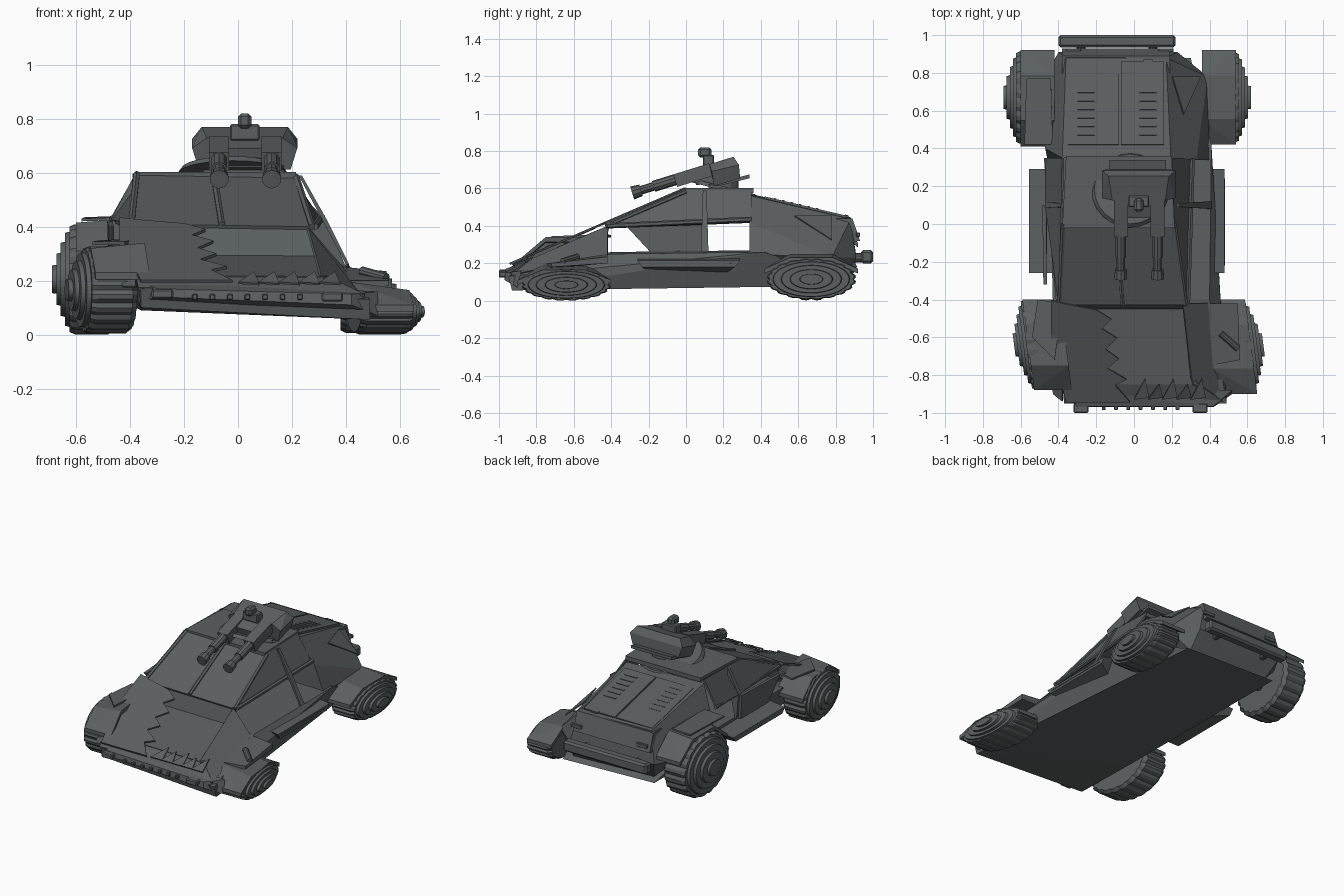
import bpy, bmesh, math
from mathutils import Vector

if "Cube" in bpy.data.objects:
    bpy.data.objects.remove(bpy.data.objects["Cube"])

paint = bpy.data.materials.new("gunmetal grey")
paint.diffuse_color = (0.105, 0.117, 0.119, 1)
paint.use_nodes = True
paint.node_tree.nodes["Principled BSDF"].inputs["Base Color"].default_value = paint.diffuse_color


def finish(name, bm):
    bmesh.ops.recalc_face_normals(bm, faces=bm.faces)
    me = bpy.data.meshes.new(name)
    bm.to_mesh(me)
    bm.free()
    me.materials.append(paint)
    ob = bpy.data.objects.new(name, me)
    bpy.context.collection.objects.link(ob)
    return ob


def hull(name, pts):
    """Convex solid around a few corner points."""
    bm = bmesh.new()
    for p in pts:
        bm.verts.new(p)
    bmesh.ops.convex_hull(bm, input=bm.verts)
    bmesh.ops.dissolve_limit(bm, angle_limit=0.02, verts=bm.verts, edges=bm.edges)
    return finish(name, bm)


def box(name, a, b, bevel=0.006):
    bm = bmesh.new()
    bmesh.ops.create_cube(bm, size=1)
    for v in bm.verts:
        v.co = [a[i] if v.co[i] < 0 else b[i] for i in range(3)]
    if bevel:
        bmesh.ops.bevel(bm, geom=bm.edges[:], offset=bevel, segments=1, affect='EDGES')
    return finish(name, bm)


def plate(name, pts, t=0.015):
    """Flat sheet with thickness, grown against its normal."""
    bm = bmesh.new()
    f = bm.faces.new([bm.verts.new(p) for p in pts])
    f.normal_update()
    n = f.normal.copy()
    ext = bmesh.ops.extrude_face_region(bm, geom=[f])
    for v in ext['geom']:
        if isinstance(v, bmesh.types.BMVert):
            v.co -= n * t
    return finish(name, bm)


def rod(name, a, b, r1, r2=None, seg=10):
    a, b = Vector(a), Vector(b)
    d = b - a
    bm = bmesh.new()
    bmesh.ops.create_cone(bm, cap_ends=True, segments=seg, radius1=r1,
                          radius2=r1 if r2 is None else r2, depth=d.length)
    q = d.to_track_quat('Z', 'Y')
    for v in bm.verts:
        v.co = q @ v.co + (a + b) / 2
    return finish(name, bm)


STEER = -.13


def wheel(name, inner, outer, hub, y, ry, z, rz, steer=0, seg=60):
    """Lathed tyre with tread notches and stepped hub rings, squashed to rz."""
    w, k = outer - inner, hub - outer
    prof = [(inner, .3), (inner, .9), (inner + w * .12, 1), (inner + w * .5, 1),
            (inner + w * .88, 1), (outer, .96), (outer, .86), (outer + k * .25, .84),
            (outer + k * .25, .68), (outer + k * .5, .66), (outer + k * .5, .48), (outer + k * .75, .46),
            (outer + k * .75, .26), (hub, .25), (hub, .08)]
    bm = bmesh.new()
    rings = []
    for i, (x, r) in enumerate(prof):
        ring = []
        for s in range(seg):
            a = 2 * math.pi * s / seg
            rr = r * (.955 if 1 <= i <= 5 and s % 3 == 0 else 1)
            dy = ry * rr * math.cos(a)
            ring.append(bm.verts.new((x + steer * dy, y + dy, z + rz * rr * math.sin(a))))
        rings.append(ring)
    for p, q in zip(rings, rings[1:]):
        for s in range(seg):
            bm.faces.new((p[s], p[(s + 1) % seg], q[(s + 1) % seg], q[s]))
    bm.faces.new(rings[0])
    bm.faces.new(rings[-1])
    return finish(name, bm)


# Wheels: the right-hand pair is crushed flat, the front pair is steered
wheel("front_left_wheel", -.40, -.57, -.635, -.64, .24, .165, .162, STEER)
wheel("rear_left_wheel", -.46, -.625, -.69, .67, .245, .205, .205)
wheel("front_right_wheel", .43, .62, .685, -.64, .24, .085, .085, STEER)
wheel("rear_right_wheel", .38, .555, .62, .67, .24, .115, .11)
for y in (-.64, .67):
    rod("axle", (-.45, y, .18), (.46, y, .1), .03)

# Lower hull, sagging to the right
hull("lower_hull", [(-.36, -.93, .10), (.49, -.93, .055), (-.36, -.95, .17), (.49, -.95, .13),
                    (-.36, -.45, .09), (.4, -.45, .06), (-.43, -.4, .26), (.4, -.4, .25),
                    (-.45, .42, .27), (.41, .42, .26), (-.38, .88, .10), (.3, .88, .08)])
hull("nose_block", [(-.37, -.9, .12), (.52, -.9, .07), (-.3, -.97, .14), (.42, -.97, .11),
                    (-.3, -.965, .17), (.42, -.965, .15), (-.37, -.88, .20), (.52, -.88, .16)])
for i in range(7):
    x = -.17 + i * .065
    box("bumper_lug", (x, -.985, .128), (x + .02, -.955, .15), .003)
for x, z in ((-.28, .145), (.35, .135)):
    box("front_lamp", (x - .04, -1.0, z - .012), (x + .04, -.95, z + .022))


def hood_z(y):
    return .415 + (y + .42) * .43


# Torn hood sheet over the left half, leaving the engine bay floor exposed
tear = [(-.2, -.45), (-.12, -.5), (-.17, -.55), (-.09, -.6), (-.15, -.66),
        (-.08, -.71), (-.14, -.76), (-.04, -.82), (-.1, -.85), (-.02, -.94)]
plate("torn_hood", [(x, y, hood_z(y)) for x, y in [(-.36, -.94), (-.44, -.6), (-.44, -.40), (-.36, -.42)] + tear], .012)
plate("bay_floor", [(-.39, -.43, .30), (-.38, -.85, .22), (.33, -.85, .215), (.31, -.43, .295)], .015)
plate("nose_lip", [(-.38, -.84, .222), (-.37, -.95, .175), (.47, -.94, .15), (.33, -.84, .217)], .012)
plate("firewall", [(-.39, -.42, .41), (-.39, -.45, .295), (.31, -.45, .29), (.27, -.42, .40)], .012)
for i in range(5):
    x = 0 + i * .075
    plate("nose_shard", [(x, -.93, .195), (x + .08, -.92, .19), (x + .06, -.82 - .03 * (i % 2), .235)], .008)
plate("hood_hatch", [(x, y, hood_z(y) + .006) for x, y in ((-.32, -.57), (-.28, -.58), (-.29, -.49), (-.33, -.49))], .008)
plate("left_hood_side", [(-.39, -.42, .40), (-.44, -.42, .36), (-.43, -.9, .18), (-.38, -.94, .18)], .01)
plate("right_hood_side", [(.26, -.42, .40), (.31, -.85, .215), (.46, -.93, .14), (.39, -.42, .25)], .01)

# Cabin: roof, windscreen, side glass, pillars and open door gaps
hull("roof", [(x, y, z) for x, y in ((-.38, -.02), (-.36, .36), (.2, .36), (.215, -.02)) for z in (.575, .603)])
plate("windscreen", [(-.37, -.01, .595), (-.385, -.43, .41), (.27, -.43, .40), (.21, -.01, .585)], .012)
for a, b in (((-.375, 0, .595), (-.395, -.43, .41)), ((-.09, 0, .595), (-.06, -.43, .407)),
             ((.215, 0, .585), (.275, -.43, .40))):
    rod("windscreen_pillar", a, b, .013, seg=6)
plate("right_window", [(.215, -.02, .59), (.275, -.42, .41), (.305, .1, .43), (.30, .35, .44), (.2, .35, .59)], .012)
plate("left_window", [(-.38, -.02, .59), (-.39, -.42, .41), (-.46, .1, .42), (-.46, .35, .43), (-.37, .35, .59)], .012)
rod("right_window_rail", (.285, -.42, .40), (.31, .35, .435), .014, seg=6)
rod("left_window_rail", (-.4, -.42, .40), (-.465, .35, .43), .014, seg=6)
for n, t, m, b in (("right", .225, .315, .40), ("left", -.385, -.47, -.46)):
    hull(n + "_door_post", [(x + d, y, z) for x, z, w in ((t, .59, .01), (m, .43, .015), (b, .26, .02))
                            for d in (0, .012) for y in (.1 - w, .1 + w)])
plate("left_door", [(-.46, -.32, .40), (-.46, -.19, .26), (-.46, .1, .26), (-.465, .1, .42)], .02)

# Engine box at the back
hull("rear_body", [(-.38, .35, .57), (.195, .35, .56), (-.36, .88, .447), (.17, .88, .437),
                   (-.46, .35, .26), (.40, .34, .25), (-.47, .78, .24), (.39, .78, .23),
                   (-.40, .91, .24), (.23, .91, .23), (-.47, .4, .38), (.33, .34, .42),
                   (-.35, .84, .12), (.25, .84, .10)])


def deck_patch(name, x0, x1, y0, y1, h):
    z = lambda y: .57 - (y - .35) * .235 + h
    plate(name, [(x0, y0, z(y0)), (x1, y0, z(y0)), (x1, y1, z(y1)), (x0, y1, z(y1))], .012)


deck_patch("left_engine_lid", -.35, -.08, .42, .86, .004)
deck_patch("right_engine_lid", -.07, .16, .42, .86, .004)
for i in range(6):
    y = .47 + i * .045
    deck_patch("lid_vent", .03, .12, y, y + .014, .008)
    deck_patch("lid_vent", -.3, -.21, y, y + .006, .006)
deck_patch("lid_handle", .05, .1, .85, .87, .008)
hull("tail_panel", [(x, y, z) for x in (-.38, .19) for y, z in ((.80, .44), (.89, .44), (.93, .32), (.80, .30))])
box("rear_bumper", (-.40, .935, .2), (.22, 1.0, .27), .012)
for x in (-.28, .1):
    rod("bumper_mount", (x, .86, .23), (x, .95, .23), .025)
for x in (-.36, .13):
    box("tail_lamp", (x, .91, .34), (x + .08, .93, .365), .003)


# Mudguards: chamfered arches over each wheel
def fender(name, x0, x1, y0, y1, low, top_in, top_out, steer=0):
    c, t, mid = (y1 - y0) * .27, .025, (y0 + y1) / 2
    ring = lambda x, z: [(x + steer * (y - mid), y, h) for y, h in
                         ((y0, low), (y0 + c, z), (y1 - c, z), (y1, low))]
    a, b = ring(x0, top_in), ring(x1, top_out)
    for i in range(3):
        q = [a[i], a[i + 1], b[i + 1], b[i]]
        hull(name, q + [(x, y, z - t) for x, y, z in q])


fender("front_left_fender", -.36, -.56, -.88, -.40, .23, .34, .32, STEER)
fender("rear_left_fender", -.42, -.60, .41, .92, .31, .43, .415)
fender("front_right_fender", .40, .62, -.90, -.40, .11, .195, .165, STEER)
fender("rear_right_fender", .36, .54, .42, .92, .17, .25, .23)
plate("front_left_flap", [(-.54, -.6, .345), (-.42, -.72, .345), (-.38, -.42, .355), (-.51, -.40, .35)], .012)
plate("rear_left_flap", [(-.58, .42, .43), (-.43, .42, .435), (-.44, .77, .44), (-.57, .77, .435)], .01)
hull("front_right_wreckage", [(.40, -.75, .2), (.56, -.72, .2), (.55, -.42, .235), (.40, -.42, .25),
                              (.40, -.75, .17), (.56, -.72, .18), (.55, -.42, .2), (.40, -.42, .2)])
rod("broken_strut", (.46, -.58, .235), (.55, -.66, .21), .018)
plate("bent_shard", [(.2, .78, .45), (.35, .78, .32), (.26, .58, .45)], .008)

# Side steps: tapered sills with a recessed tray
for n, s, x0, x1, z in (("left", -1, .43, .555, .16), ("right", 1, .39, .48, .15)):
    hull(n + "_step", [(s * x, y * k, zz) for x, zz, k in
                       ((x0, z, .75), (x1, z + .03, .9), (x1, z + .065, 1), (x0, z + .08, 1))
                       for y in (-.26, .29)])
    box(n + "_step_rib", (min(s * x0, s * x1), -.22, z + .045), (max(s * x0, s * x1) + .003 * s, .24, z + .055), .002)

# Turret with its guns drooping forward
rod("turret_ring", (-.02, .18, .595), (-.02, .185, .615), .205, .19, 24)
hull("tilted_collar", [(x, y, z + h) for x in (-.13, .17) for y, z in ((.12, .60), (.34, .655)) for h in (0, .02)])
rod("turret_neck", (.02, .2, .6), (.02, .2, .67), .08, seg=12)


def tilt(x, y, z):
    """Place turret-local points, pitched about the pivot."""
    c, s = math.cos(.3), math.sin(.3)
    return (x, .2 + y * c - z * s, .69 + y * s + z * c)


hull("turret_body", [tilt(.025 + sx * w, y, z) for sx in (-1, 1) for w, y, z in
                     ((.14, -.06, .06), (.16, .075, .06), (.195, -.06, .02), (.195, .09, .01),
                      (.17, -.07, -.06), (.17, .075, -.06))])
hull("gun_mount", [tilt(.025 + sx * .11, y, z) for sx in (-1, 1) for y, z in
                   ((-.06, .06), (-.16, .05), (-.16, -.025), (-.06, -.05))])
G = .035
for x in (-.07, .125):
    hull("gun_breech", [tilt(x + d, y, G + z) for d in (-.037, .037) for y in (-.26, -.06) for z in (-.04, .03)])
    rod("gun_sleeve", tilt(x, -.38, G), tilt(x, -.22, G), .03)
    rod("gun_barrel", tilt(x, -.48, G), tilt(x, -.3, G), .023)
    rod("gun_muzzle", tilt(x, -.50, G), tilt(x, -.45, G), .036, .032)
box("sight_base", (-.03, .09, .72), (.08, .15, .78))
box("sight", (0, .065, .765), (.05, .135, .82), .012)
